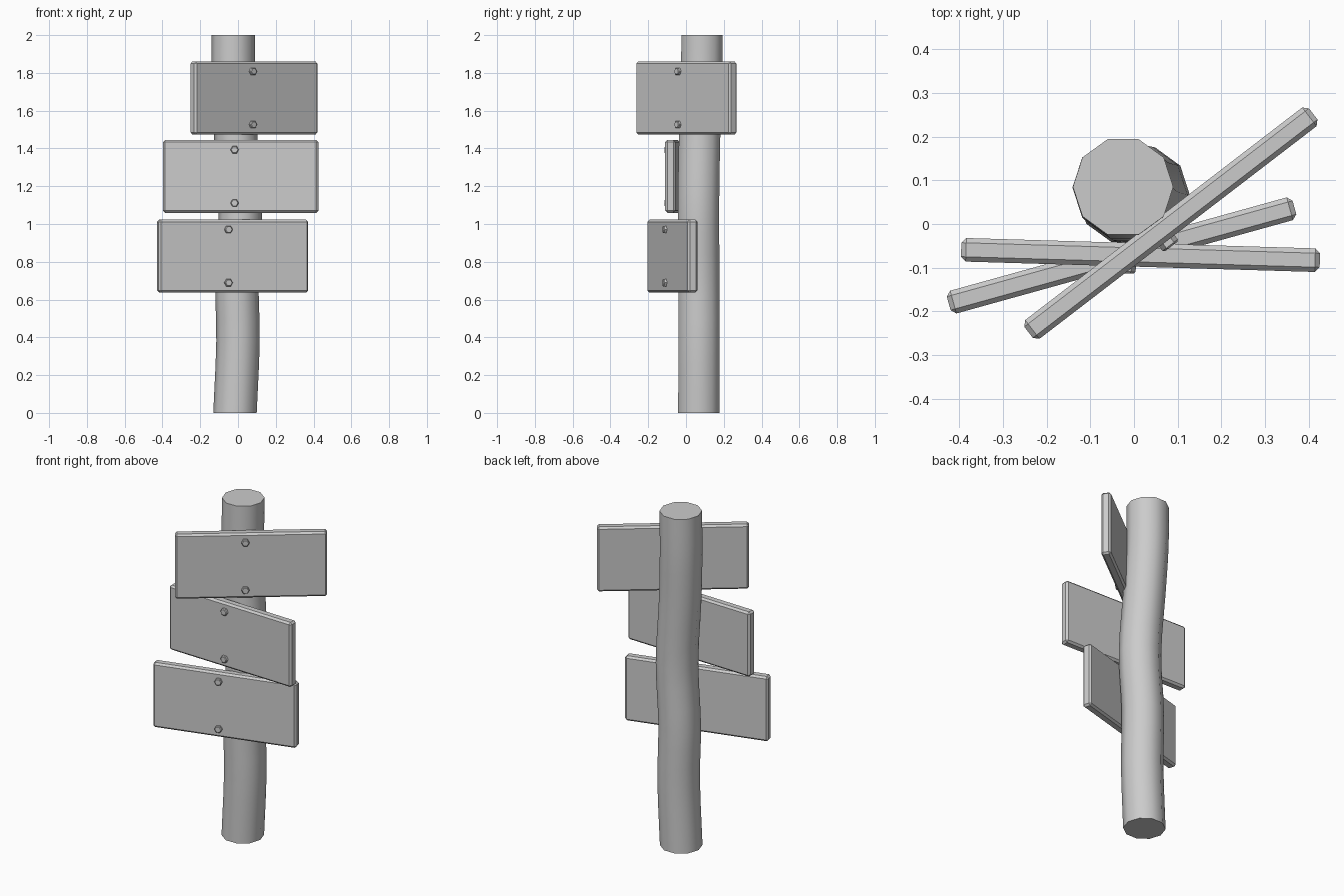
import bpy, bmesh, math
from mathutils import Vector, Matrix

if "Cube" in bpy.data.objects:
    bpy.data.objects.remove(bpy.data.objects["Cube"])


def make_object(name, bm):
    bmesh.ops.recalc_face_normals(bm, faces=bm.faces)
    mesh = bpy.data.meshes.new(name)
    bm.to_mesh(mesh)
    bm.free()
    ob = bpy.data.objects.new(name, mesh)
    bpy.context.collection.objects.link(ob)
    return ob


def spline(pts, steps):
    """Catmull-Rom samples through the points."""
    p = [2 * pts[0] - pts[1]] + pts + [2 * pts[-1] - pts[-2]]
    out = []
    for i in range(1, len(p) - 2):
        a, b, c, d = p[i - 1:i + 3]
        for k in range(steps):
            t = k / steps
            out.append(0.5 * (2 * b + (c - a) * t + (2 * a - 5 * b + 4 * c - d) * t * t
                              + (3 * b - a - 3 * c + d) * t ** 3))
    return out + [pts[-1]]


# Crooked ten-sided post, swept along a gently wandering path
SIDES, RADIUS = 10, 0.115
path = [Vector(p) for p in ((-0.016, 0.068, 0), (0.0, 0.069, 0.38), (-0.006, 0.068, 0.72),
                            (0.013, 0.066, 1.08), (-0.012, 0.072, 1.46),
                            (-0.025, 0.082, 1.75), (-0.025, 0.085, 2.0))]
bm = bmesh.new()
rings = []
for c in spline(path, 3):
    rings.append([bm.verts.new(c + Vector((RADIUS * math.cos(a), RADIUS * math.sin(a), 0)))
                  for a in (2 * math.pi * i / SIDES for i in range(SIDES))])
for lo, hi in zip(rings, rings[1:]):
    for i in range(SIDES):
        j = (i + 1) % SIDES
        bm.faces.new((lo[i], lo[j], hi[j], hi[i]))
bm.faces.new(rings[0])
bm.faces.new(rings[-1])
post = make_object("post", bm)
bpy.context.view_layer.objects.active = post
post.select_set(True)
bpy.ops.object.shade_smooth_by_angle(angle=math.radians(40))

# Sign boards with chamfered edges, each held by two hex bolts
LENGTH, THICK, HEIGHT = 0.822, 0.054, 0.385


def add_board(label, x, y, z, angle):
    place = Matrix.Translation((x, y, z)) @ Matrix.Rotation(math.radians(angle), 4, 'Z')
    bm = bmesh.new()
    bmesh.ops.create_cube(bm, size=1)
    bmesh.ops.scale(bm, vec=(LENGTH, THICK, HEIGHT), verts=bm.verts)
    bmesh.ops.bevel(bm, geom=bm.edges[:], offset=0.011, segments=1, affect='EDGES')
    make_object(label + "_board", bm).matrix_world = place

    for side, dz in (("upper", 0.141), ("lower", -0.141)):
        bm = bmesh.new()
        # shank inside the board plus a hex head with a chamfered tip
        bmesh.ops.create_cone(bm, cap_ends=True, segments=6, radius1=0.022, radius2=0.022,
                              depth=0.03)
        tip = [e for e in bm.edges if all(v.co.z > 0 for v in e.verts)]
        bmesh.ops.bevel(bm, geom=tip, offset=0.004, segments=1, affect='EDGES')
        local = Matrix.Translation((-0.032, -0.028, dz)) @ Matrix.Rotation(math.pi / 2, 4, 'X')
        bolt = make_object(label + "_" + side + "_bolt", bm)
        bolt.matrix_world = place @ local @ Matrix.Rotation(math.pi / 6, 4, 'Z')


add_board("top", 0.0845, 0.002, 1.667, 37.5)
add_board("middle", 0.015, -0.071, 1.252, -1.7)
add_board("bottom", -0.0285, -0.072, 0.83, 15.5)
